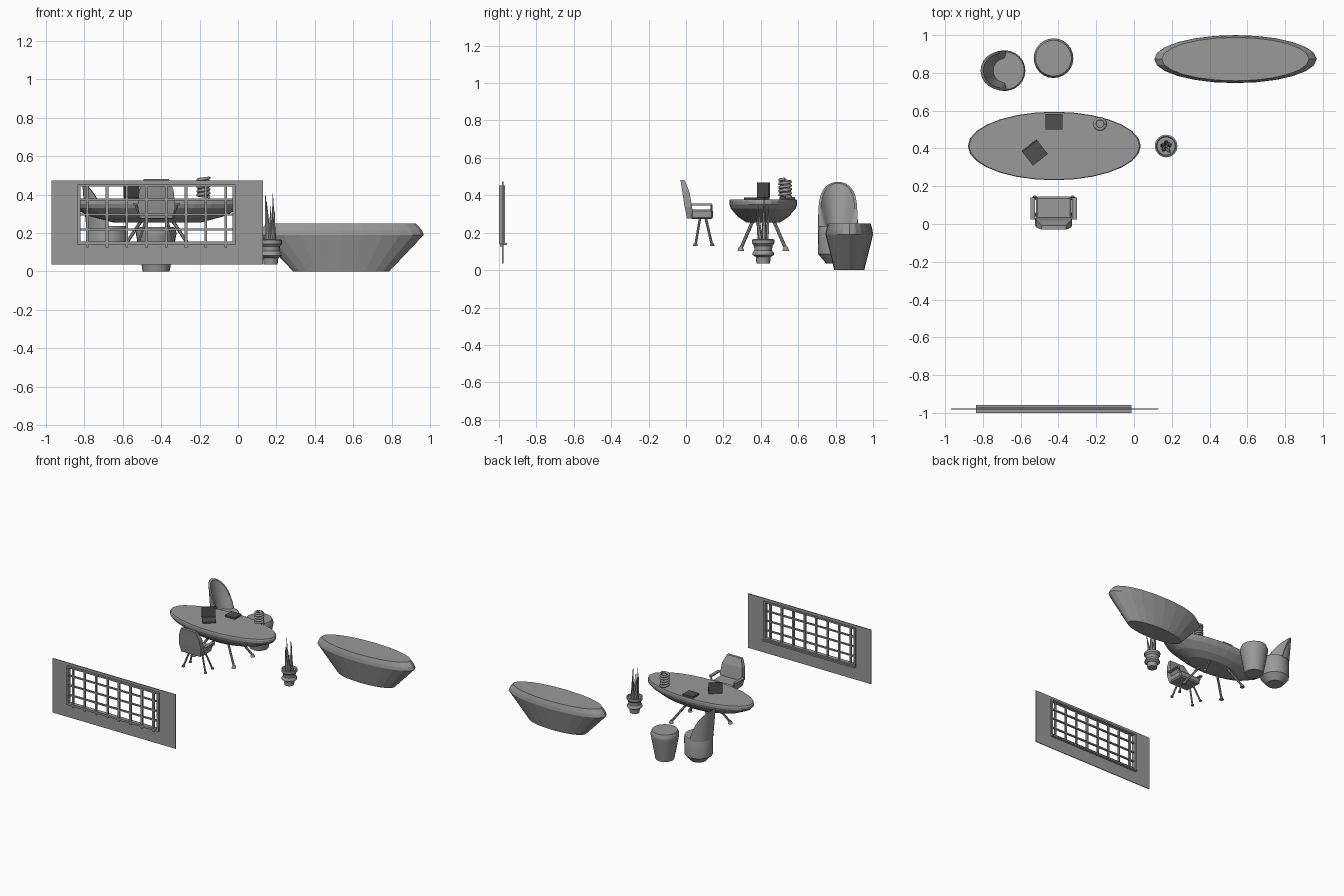
import bpy, bmesh, math
from mathutils import Vector, Matrix

cube = bpy.data.objects.get("Cube")
if cube:
    bpy.data.objects.remove(cube, do_unlink=True)


def material(name, value):
    m = bpy.data.materials.new(name)
    m.use_nodes = True
    m.diffuse_color = (value, value, value, 1)
    m.node_tree.nodes["Principled BSDF"].inputs["Base Color"].default_value = (value, value, value, 1)
    return m


GREY = material("mid grey", 0.32)
DARK = material("dark grey", 0.08)


def finish(name, bm, mat=GREY, smooth=None):
    bmesh.ops.recalc_face_normals(bm, faces=bm.faces)
    mesh = bpy.data.meshes.new(name)
    bm.to_mesh(mesh)
    bm.free()
    mesh.materials.append(mat)
    ob = bpy.data.objects.new(name, mesh)
    bpy.context.collection.objects.link(ob)
    if smooth:
        bpy.ops.object.select_all(action='DESELECT')
        ob.select_set(True)
        bpy.context.view_layer.objects.active = ob
        bpy.ops.object.shade_smooth_by_angle(angle=math.radians(smooth))
    return ob


def add_box(bm, lo, hi):
    lo, hi = Vector(lo), Vector(hi)
    mat = Matrix.Translation((lo + hi) / 2) @ Matrix.Diagonal((*(hi - lo), 1))
    return bmesh.ops.create_cube(bm, size=1, matrix=mat)["verts"]


def add_rod(bm, a, b, r1, r2, sides=8):
    a, b = Vector(a), Vector(b)
    d = b - a
    mat = Matrix.Translation((a + b) / 2) @ d.to_track_quat('Z', 'Y').to_matrix().to_4x4()
    bmesh.ops.create_cone(bm, cap_ends=True, segments=sides, radius1=r1, radius2=r2,
                          depth=d.length, matrix=mat)


def loft(name, x, y, rings, sides, smooth=None):
    """Stack elliptical rings given as (rx, ry, z)."""
    bm = bmesh.new()
    loops = []
    for rx, ry, z in rings:
        angles = [2 * math.pi * i / sides for i in range(sides)]
        loops.append([bm.verts.new((x + rx * math.cos(t), y + ry * math.sin(t), z)) for t in angles])
    for low, high in zip(loops, loops[1:]):
        for i in range(sides):
            j = (i + 1) % sides
            bm.faces.new((low[i], low[j], high[j], high[i]))
    bm.faces.new(loops[0])
    bm.faces.new(loops[-1])
    return finish(name, bm, smooth=smooth)


# Wall with a window opening
L, R, B, T = -0.836, -0.013, 0.14, 0.453
bm = bmesh.new()
for x0, x1, z0, z1 in ((-0.97, L, 0.035, 0.474), (R, 0.13, 0.035, 0.474),
                       (L, R, 0.035, B), (L, R, T, 0.474)):
    add_box(bm, (x0, -0.983, z0), (x1, -0.977, z1))
finish("wall", bm)

# Window frame, sill and bars
bm = bmesh.new()
for x0, x1, z0, z1 in ((L, L + 0.016, B, T), (R - 0.016, R, B, T),
                       (L, R, B, B + 0.016), (L, R, T - 0.012, T)):
    add_box(bm, (x0, -1, z0), (x1, -0.968, z1))
finish("window_frame", bm)
bm = bmesh.new()
add_box(bm, (L, -0.98, 0.133), (R, -0.958, 0.145))
finish("window_sill", bm)
bm = bmesh.new()
step = (R - L) / 8
for i in range(8):
    x = L + step * (i + 0.5)
    add_box(bm, (x - 0.007, -0.994, 0.125), (x + 0.007, -0.98, T))
for i in range(1, 4):
    z = B + (T - B) * i / 4
    add_box(bm, (L, -0.99, z - 0.005), (R, -0.976, z + 0.005))
finish("window_bars", bm)

# Oval desk
DX, DY = -0.422, 0.413
loft("desk_top", DX, DY, [(0.458 * s, 0.181 * s, z) for s, z in
     ((0.5, 0.255), (0.75, 0.285), (0.96, 0.33), (1, 0.35), (1, 0.368), (0.985, 0.378))], 28)
bm = bmesh.new()
for sx in (-1, 1):
    for sy in (-1, 1):
        foot = Vector((DX + sx * 0.18, DY + sy * 0.12, 0.115))
        add_rod(bm, (DX + sx * 0.08, DY + sy * 0.055, 0.265), foot, 0.009, 0.009)
        add_rod(bm, foot - Vector((0, 0, 0.012)), foot + Vector((0, 0, 0.01)), 0.018, 0.01, 10)
finish("desk_legs", bm)

# Open laptop turned towards the chair
bm = bmesh.new()
add_box(bm, (-0.05, -0.048, 0), (0.05, 0.048, 0.009))
add_box(bm, (-0.05, 0.042, 0.009), (0.05, 0.05, 0.09))
laptop = finish("laptop", bm, DARK)
laptop.location = (-0.525, 0.378, 0.378)
laptop.rotation_euler.z = math.radians(38)

# Closed book
bm = bmesh.new()
add_box(bm, (-0.468, 0.5, 0.378), (-0.378, 0.582, 0.392))
finish("book", bm, DARK)

# Spiral desk ornament
curve = bpy.data.curves.new("spiral_ornament", 'CURVE')
curve.dimensions = '3D'
curve.bevel_depth = 0.009
curve.bevel_resolution = 1
spline = curve.splines.new('POLY')
steps, turns = 80, 5
spline.points.add(steps)
for i, p in enumerate(spline.points):
    t = 2 * math.pi * turns * i / steps
    p.co = (-0.18 + 0.028 * math.cos(t), 0.53 + 0.028 * math.sin(t), 0.388 + 0.098 * i / steps, 1)
curve.materials.append(GREY)
bpy.context.collection.objects.link(bpy.data.objects.new("spiral_ornament", curve))

# Potted plant
PX, PY = 0.17, 0.413
loft("plant_pot", PX, PY, [(r, r, z) for r, z in
     ((0.036, 0.035), (0.04, 0.07), (0.058, 0.082), (0.056, 0.095), (0.047, 0.105),
      (0.049, 0.13), (0.06, 0.143), (0.06, 0.162), (0.052, 0.165), (0.048, 0.152))], 16, 35)
bm = bmesh.new()
for angle, lean, height in ((170, 0.028, 0.41), (20, 0.012, 0.405), (300, 0.045, 0.32),
                            (90, 0.03, 0.34), (235, 0.035, 0.36)):
    c, s = math.cos(math.radians(angle)), math.sin(math.radians(angle))
    add_rod(bm, (PX + 0.017 * c, PY + 0.017 * s, 0.145),
            (PX + lean * c, PY + lean * s, height), 0.015, 0.0005, 5)
finish("plant_leaves", bm)

# Desk chair
CX = -0.425
bm = bmesh.new()
add_box(bm, (CX - 0.095, 0.025, 0.272), (CX + 0.095, 0.145, 0.325))
bmesh.ops.bevel(bm, geom=bm.edges[:], offset=0.01, segments=1, affect='EDGES')
finish("chair_seat", bm)
bm = bmesh.new()
sections = ((0.085, 0.005, 0.04, 0.275), (0.098, -0.008, 0.032, 0.34),
            (0.09, -0.02, 0.018, 0.42), (0.065, -0.03, -0.008, 0.482))
loops = [[bm.verts.new(p) for p in ((CX - w, a, z), (CX + w, a, z), (CX + w, b, z), (CX - w, b, z))]
         for w, a, b, z in sections]
for low, high in zip(loops, loops[1:]):
    for i in range(4):
        j = (i + 1) % 4
        bm.faces.new((low[i], low[j], high[j], high[i]))
bm.faces.new(loops[0])
bm.faces.new(loops[-1])
finish("chair_back", bm)
bm = bmesh.new()
for s in (-1, 1):
    x = CX + s * 0.11
    add_box(bm, (x - 0.012, 0.025, 0.345), (x + 0.012, 0.14, 0.355))
    add_rod(bm, (x, 0.136, 0.35), (CX + s * 0.09, 0.136, 0.3), 0.006, 0.006)
finish("chair_arms", bm)
bm = bmesh.new()
for s in (-1, 1):
    for y0, y1 in ((0.075, 0.05), (0.105, 0.14)):
        add_rod(bm, (CX + s * 0.05, y0, 0.28), (CX + s * 0.1, y1, 0.13), 0.007, 0.007)
        add_rod(bm, (CX + s * 0.1, y1, 0.13), (CX + s * 0.1, y1, 0.142), 0.012, 0.01)
finish("chair_legs", bm)

# Round stool
loft("stool", -0.426, 0.878, [(r, r, z) for r, z in
     ((0.07, 0), (0.1, 0.165), (0.105, 0.19), (0.105, 0.205), (0.095, 0.23))], 24, 35)

# Tub chair: round base and a leaning wrapped back
AX, AY = -0.682, 0.812
loft("tub_chair_base", AX, AY, [(r, r, z) for r, z in
     ((0.062, 0.035), (0.105, 0.085), (0.107, 0.215), (0.1, 0.235))], 24, 35)
bm = bmesh.new()
rows = []
n = 20
for i in range(n + 1):
    t = math.radians(-95 + 190 * i / n)
    rise = 0.25 * max(math.cos(t), 0) ** 0.45

    def at(radius, k):
        return bm.verts.new((AX - radius * math.cos(t) - 0.025 * k * rise / 0.25,
                             AY - radius * math.sin(t), 0.222 + rise * k))
    rows.append([at(0.107, 0), at(0.107, 0.5), at(0.105, 1), at(0.092, 0.97), at(0.075, 0.4), at(0.06, 0)])
for a, b in zip(rows, rows[1:]):
    for i in range(6):
        j = (i + 1) % 6
        bm.faces.new((a[i], a[j], b[j], b[i]))
bm.faces.new(rows[0])
bm.faces.new(rows[-1])
bmesh.ops.remove_doubles(bm, verts=bm.verts, dist=0.0005)
finish("tub_chair_back", bm, smooth=40)

# Large oval counter
loft("counter", 0.537, 0.873, [(0.25, 0.08, 0), (0.43, 0.127, 0.19), (0.42, 0.124, 0.215),
                               (0.39, 0.115, 0.248)], 24)
